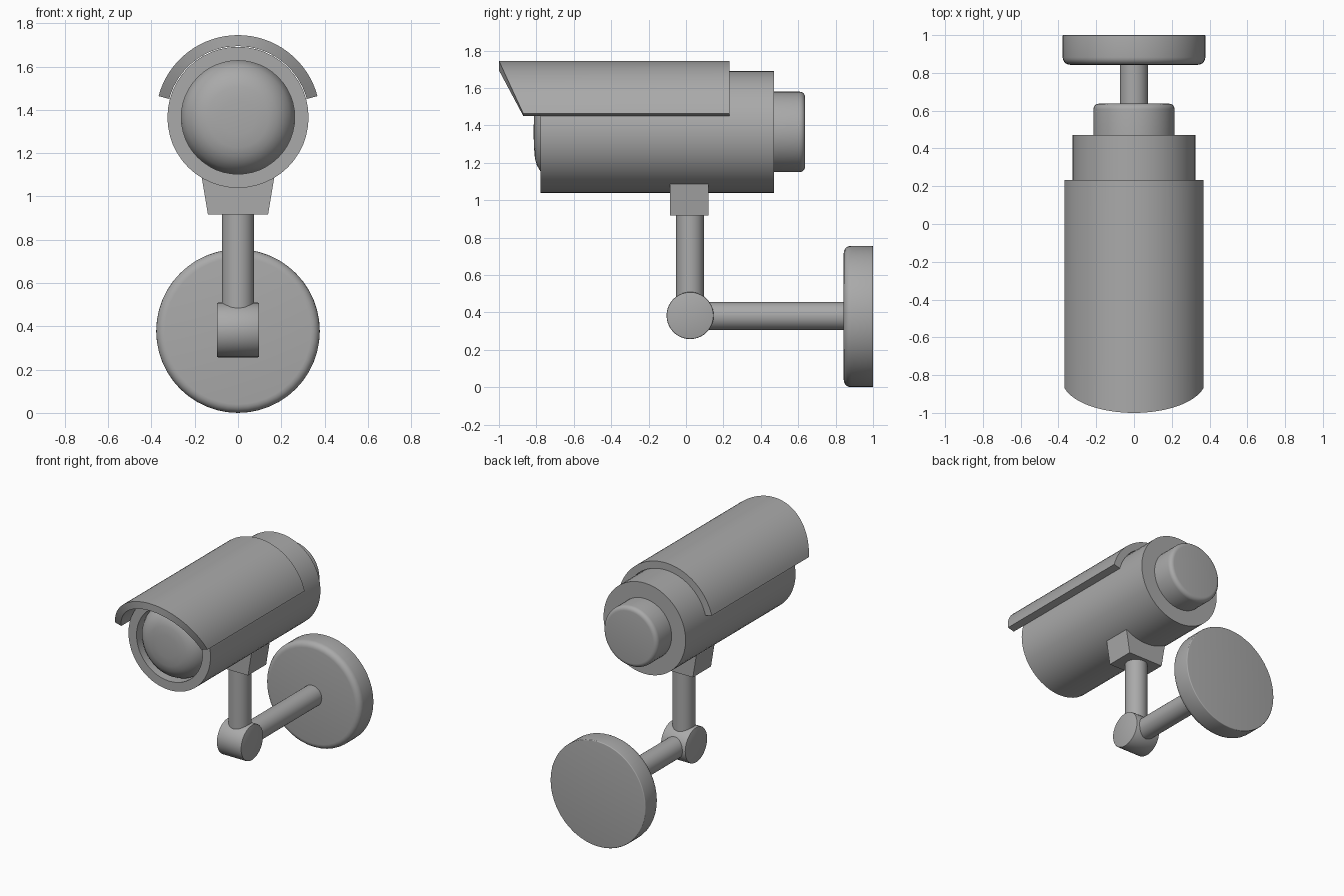
import bpy, bmesh, math
from mathutils import Vector, Matrix

cube = bpy.data.objects.get("Cube")
if cube:
    bpy.data.objects.remove(cube, do_unlink=True)

GREY = (0.4, 0.4, 0.4, 1)
grey = bpy.data.materials.new("plain grey")
grey.use_nodes = True
grey.diffuse_color = GREY
grey.node_tree.nodes["Principled BSDF"].inputs["Base Color"].default_value = GREY

BODY_Z = 1.365   # axis height of the camera housing
ARM_Z = 0.38     # axis height of the wall arm
POST_Y = 0.022   # post and pivot position


def finish(name, bm):
    bmesh.ops.remove_doubles(bm, verts=bm.verts, dist=1e-5)
    bmesh.ops.recalc_face_normals(bm, faces=bm.faces)
    mesh = bpy.data.meshes.new(name)
    bm.to_mesh(mesh)
    bm.free()
    mesh.materials.append(grey)
    obj = bpy.data.objects.new(name, mesh)
    bpy.context.collection.objects.link(obj)
    bpy.ops.object.select_all(action='DESELECT')
    obj.select_set(True)
    bpy.context.view_layer.objects.active = obj
    bpy.ops.object.shade_smooth_by_angle(angle=math.radians(35))
    return obj


def lathe(name, profile, axis, origin, sides=48):
    """Revolve (radius, distance along axis) points around an axis."""
    bm = bmesh.new()
    verts = [bm.verts.new((r, 0, h)) for r, h in profile]
    edges = [bm.edges.new(pair) for pair in zip(verts, verts[1:])]
    bmesh.ops.spin(bm, geom=verts + edges, cent=(0, 0, 0), axis=(0, 0, 1),
                   angle=math.tau, steps=sides, use_merge=True)
    turn = Vector((0, 0, 1)).rotation_difference(Vector(axis)).to_matrix().to_4x4()
    bm.transform(Matrix.Translation(origin) @ turn)
    return finish(name, bm)


def rounded(r, start, end, b_start=0.0, b_end=0.0, steps=5):
    """Closed cylinder profile with optional rounded rims."""
    pts = [(0, start)]
    arc = [i / steps * math.pi / 2 for i in range(steps + 1)]
    pts += [(r - b_start * (1 - math.sin(a)), start + b_start * (1 - math.cos(a)))
            for a in arc] if b_start else [(r, start)]
    pts += [(r - b_end * (1 - math.cos(a)), end - b_end * (1 - math.sin(a)))
            for a in arc] if b_end else [(r, end)]
    return pts + [(0, end)]


Y = (0, 1, 0)
housing_axis = (0, 0, BODY_Z)

# Housing with a recessed front opening
lathe("housing", [(0, -0.68), (0.262, -0.68), (0.262, -0.777), (0.326, -0.777),
                  (0.326, 0.47), (0, 0.47)], Y, housing_axis)
# Shallow domed lens
lathe("lens", [(0.262, -0.69), (0.257, -0.715), (0.24, -0.748), (0.212, -0.777),
               (0.18, -0.797), (0.14, -0.808), (0.08, -0.813), (0, -0.815)],
      Y, housing_axis)
lathe("rear_cap", rounded(0.215, 0.45, 0.637, b_end=0.03), Y, housing_axis)

# Curved sun visor with a slanted front
bm = bmesh.new()
INNER, OUTER, STEPS = 0.329, 0.38, 32
low = math.radians(15)
rings = []
for i in range(STEPS + 1):
    a = low + (math.pi - 2 * low) * i / STEPS
    drop = (1 - math.sin(a)) / (1 - math.sin(low))
    front = -1 + 0.13 * drop
    rings.append([bm.verts.new((r * math.cos(a), y, BODY_Z + r * math.sin(a)))
                  for r, y in ((INNER, front), (OUTER, front),
                               (OUTER, 0.232), (INNER, 0.232))])
for p, q in zip(rings, rings[1:]):
    for k in range(4):
        n = (k + 1) % 4
        bm.faces.new((p[k], p[n], q[n], q[k]))
bm.faces.new(rings[0])
bm.faces.new(rings[-1])
finish("sun_visor", bm)

# Tapered mounting block under the housing
bm = bmesh.new()
bmesh.ops.create_cube(bm, size=1)
for v in bm.verts:
    top = v.co.z > 0
    v.co = (math.copysign(0.178 if top else 0.139, v.co.x),
            0.018 + math.copysign(0.103, v.co.y), 1.15 if top else 0.917)
finish("mounting_block", bm)

# Post, pivot, arm and wall plate
lathe("post", rounded(0.075, ARM_Z, 0.95), (0, 0, 1), (0, POST_Y, 0), 32)
lathe("pivot", rounded(0.126, -0.098, 0.098, 0.006, 0.006, 2), (1, 0, 0),
      (0, POST_Y, ARM_Z + 0.003), 40)
lathe("wall_arm", rounded(0.075, POST_Y, 0.88), Y, (0, 0, ARM_Z), 32)
lathe("wall_plate", rounded(0.378, 0.843, 1.0, 0.04, 0.006), Y, (0, 0, 0.378))
